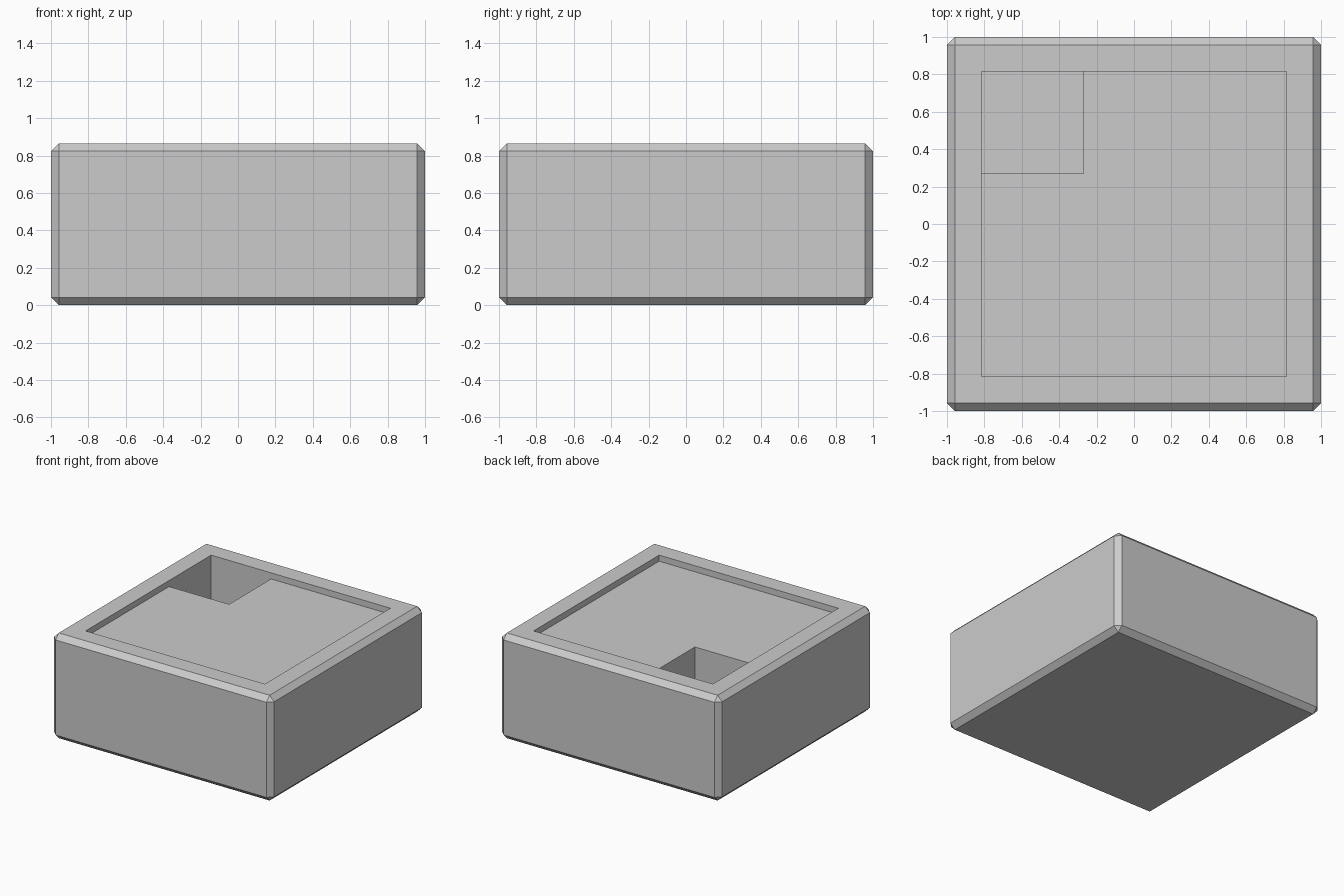
import bpy

if "Cube" in bpy.data.objects:
    bpy.data.objects.remove(bpy.data.objects["Cube"])

H = 0.865       # overall height
INNER = 0.815   # half-width of the recess
PIT = -0.27     # inner edge of the corner pit


def box(name, lo, hi):
    bpy.ops.mesh.primitive_cube_add(size=1, location=[(a + b) / 2 for a, b in zip(lo, hi)])
    ob = bpy.context.object
    ob.name = name
    ob.scale = [b - a for a, b in zip(lo, hi)]
    bpy.ops.object.transform_apply(location=False, rotation=False, scale=True)
    return ob


# Chamfered outer block
block = box("tray_block", (-1, -1, 0), (1, 1, H))
bevel = block.modifiers.new("chamfer", 'BEVEL')
bevel.width = 0.042
bevel.segments = 1

# Shallow recess across the top, and deep square pit in the back left corner
cutters = [
    box("recess_cutter", (-INNER, -INNER, H - 0.05), (INNER, INNER, H + 0.2)),
    box("pit_cutter", (-INNER, -PIT, 0.27), (PIT, INNER, H + 0.2)),
]
bpy.context.view_layer.objects.active = block
bpy.ops.object.modifier_apply(modifier="chamfer")
for cutter in cutters:
    cut = block.modifiers.new(cutter.name, 'BOOLEAN')
    cut.operation = 'DIFFERENCE'
    cut.solver = 'EXACT'
    cut.object = cutter
    bpy.ops.object.modifier_apply(modifier=cut.name)
    bpy.data.objects.remove(cutter)
